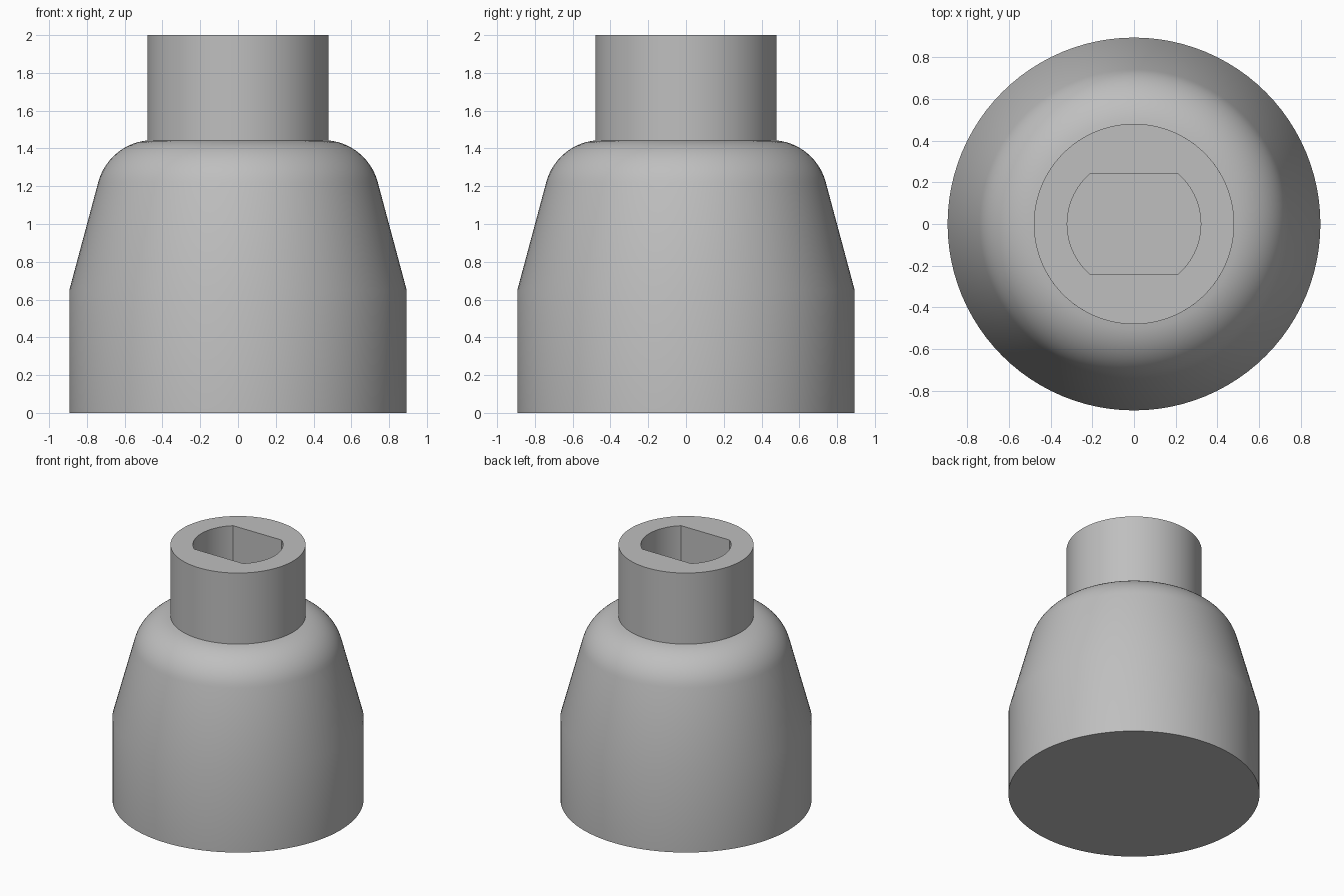
import bpy
import bmesh
from math import sin, cos, pi, radians, atan2

cube = bpy.data.objects.get("Cube")
if cube:
    bpy.data.objects.remove(cube, do_unlink=True)

SEGMENTS = 96
HOLE_RADIUS, HOLE_HALF_WIDTH = 0.32, 0.24
STEM_RADIUS, NECK_Z, TOP_Z, HOLE_FLOOR_Z = 0.48, 1.442, 2.0, 1.44
ANGLES = [2 * pi * i / SEGMENTS for i in range(SEGMENTS)]


def round_radius(r):
    return lambda a: r


def slot_radius(a):
    # circle trimmed by two parallel flats
    return min(HOLE_RADIUS, HOLE_HALF_WIDTH / max(abs(sin(a)), 1e-6))


def ring(bm, radius, z):
    return [bm.verts.new((radius(a) * cos(a), radius(a) * sin(a), z)) for a in ANGLES]


# Outer profile: skirt, taper, rounded shoulder, stem
profile = [(0.893, 0.0), (0.893, 0.65)]
fillet, centre_r, centre_z = 0.30, 0.45, 1.144
start, end = radians(14.7), atan2(NECK_Z - centre_z, STEM_RADIUS - centre_r)
for i in range(15):
    a = start + (end - start) * i / 14
    profile.append((centre_r + fillet * cos(a), centre_z + fillet * sin(a)))
profile.append((STEM_RADIUS, TOP_Z))

# Loft rings up the outside, over the rim and down into the shaft hole
bm = bmesh.new()
rings = [ring(bm, round_radius(r), z) for r, z in profile]
rings += [ring(bm, slot_radius, z) for z in (TOP_Z, HOLE_FLOOR_Z)]
for low, high in zip(rings, rings[1:]):
    for i in range(SEGMENTS):
        j = (i + 1) % SEGMENTS
        bm.faces.new((low[i], low[j], high[j], high[i]))
bm.faces.new(rings[0][::-1])
bm.faces.new(rings[-1])
bmesh.ops.recalc_face_normals(bm, faces=bm.faces)
mesh = bpy.data.meshes.new("knob_body")
bm.to_mesh(mesh)
bm.free()

# Plain grey plastic
grey = bpy.data.materials.new("grey_plastic")
grey.use_nodes = True
colour = (0.52, 0.52, 0.52, 1.0)
grey.diffuse_color = colour
grey.node_tree.nodes["Principled BSDF"].inputs["Base Color"].default_value = colour
mesh.materials.append(grey)

knob = bpy.data.objects.new("knob_body", mesh)
bpy.context.collection.objects.link(knob)
bpy.ops.object.select_all(action='DESELECT')
knob.select_set(True)
bpy.context.view_layer.objects.active = knob
bpy.ops.object.shade_smooth_by_angle(angle=radians(30))

# Keep the shoulder-to-skirt break soft and the rims crisp
